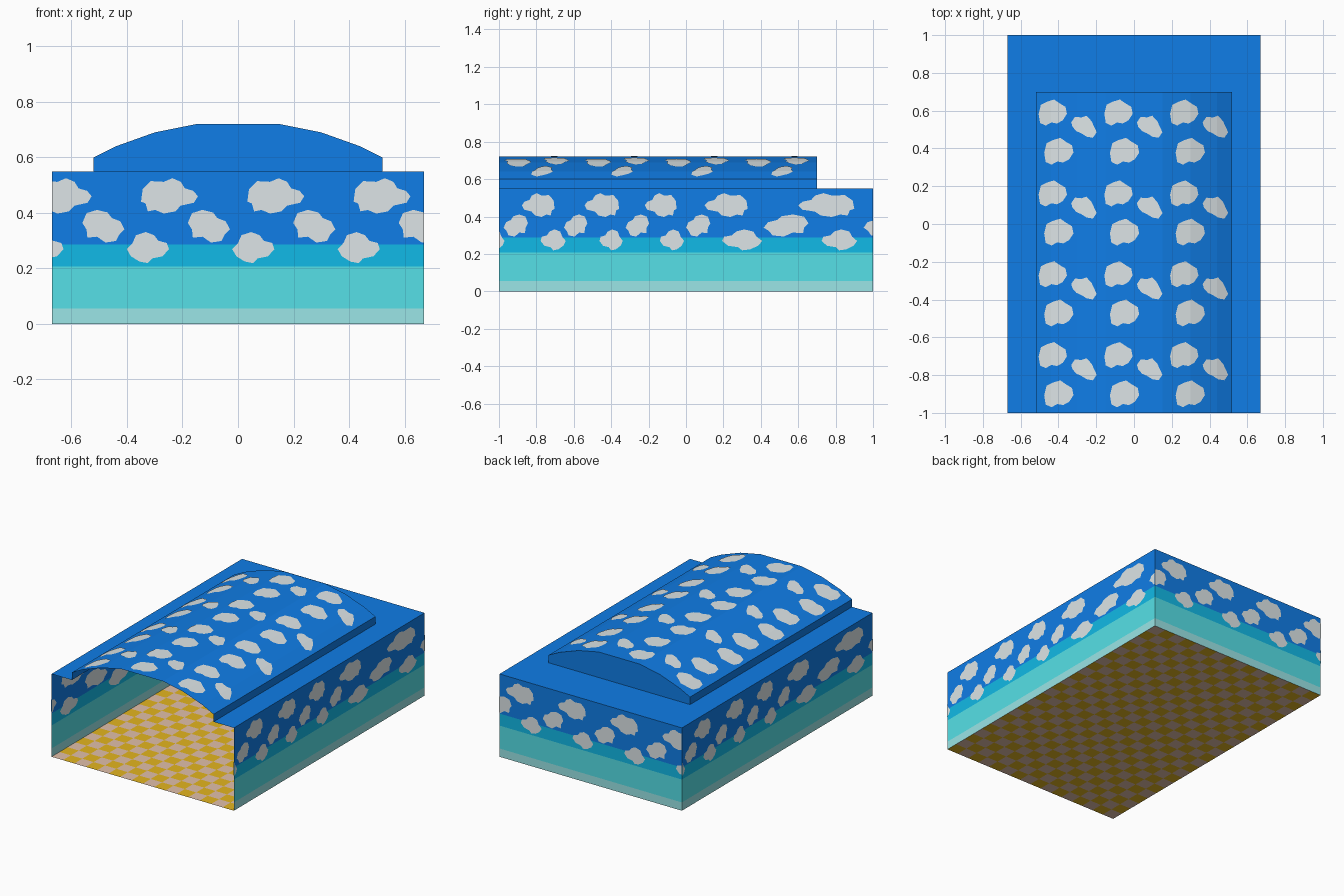
import bpy, bmesh
from mathutils import Vector

if "Cube" in bpy.data.objects:
    bpy.data.objects.remove(bpy.data.objects["Cube"])

W, L, H = 0.67, 1.0, 0.55          # half width, half length, wall height
VAULT_END = 0.70                   # vault runs from the open front to here
ARCH = [(-0.52, 0.60), (-0.44, 0.64), (-0.30, 0.69), (-0.15, 0.72),
        (0.15, 0.72), (0.30, 0.69), (0.44, 0.64), (0.52, 0.60)]
BANDS = [0, 0.055, 0.207, 0.287, H]


def material(name, rgb):
    def lin(c):
        c /= 255
        return c / 12.92 if c <= 0.04045 else ((c + 0.055) / 1.055) ** 2.4
    m = bpy.data.materials.new(name)
    m.diffuse_color = (*[lin(c) for c in rgb], 1)
    m.use_nodes = True
    m.node_tree.nodes["Principled BSDF"].inputs["Base Color"].default_value = m.diffuse_color
    return m


SKY = material("sky_blue", (16, 128, 236))
TEAL = material("sea_teal", (18, 190, 236))
AQUA = material("light_aqua", (87, 228, 235))
MIST = material("pale_mist", (157, 234, 235))
CLOUD = material("cloud_white", (224, 232, 234))
SAND = material("floor_sand", (226, 192, 170))
GOLD = material("floor_gold", (228, 182, 32))


def finish(bm, name, mats):
    me = bpy.data.meshes.new(name)
    bm.to_mesh(me)
    bm.free()
    for m in mats:
        me.materials.append(m)
    ob = bpy.data.objects.new(name, me)
    bpy.context.collection.objects.link(ob)
    return ob


def grid(name, us, vs, place, mats, rule=lambda i, j: 0):
    """Sheet over the u and v stations; rule picks the colour of each cell."""
    bm = bmesh.new()
    rows = [[bm.verts.new(place(u, v)) for v in vs] for u in us]
    for i in range(len(us) - 1):
        for j in range(len(vs) - 1):
            f = bm.faces.new((rows[i][j], rows[i + 1][j],
                              rows[i + 1][j + 1], rows[i][j + 1]))
            f.material_index = rule(i, j)
    return finish(bm, name, mats)


# cloud outlines in a unit square
BIG = [(-.5, -.15), (-.47, .2), (-.33, .42), (-.1, .4), (.05, .5), (.2, .4),
       (.27, .22), (.42, .15), (.5, 0), (.43, -.18), (.2, -.26), (.1, -.42),
       (-.1, -.48), (-.25, -.38), (-.38, -.42), (-.42, -.2)]
MID = [(-.5, .1), (-.4, .4), (-.15, .5), (.1, .42), (.2, .25), (.4, .15),
       (.5, -.1), (.38, -.25), (.3, -.45), (.05, -.5), (-.15, -.32),
       (-.38, -.35), (-.4, -.1)]
SMALL = [(-.5, -.05), (-.36, .15), (-.28, .4), (-.05, .5), (.15, .4),
         (.25, .22), (.45, .15), (.5, -.05), (.35, -.28), (.1, -.35),
         (0, -.5), (-.2, -.45), (-.4, -.28)]


def clouds(name, items, place, limit, cuts=()):
    """Thin cloud plates on both sides of a sheet, clipped at +-limit in u."""
    bm = bmesh.new()
    for shape, cu, cv, w, h in items:
        bm.faces.new([bm.verts.new((cu + w * a, cv + h * b, 0)) for a, b in shape])

    def cut(u, sign, clear):
        bmesh.ops.bisect_plane(bm, geom=bm.verts[:] + bm.edges[:] + bm.faces[:],
                               plane_co=(u, 0, 0), plane_no=(sign, 0, 0),
                               clear_outer=clear)
    cut(limit, 1, True)
    cut(-limit, -1, True)
    for u in cuts:
        cut(u, 1, False)
    bmesh.ops.triangulate(bm, faces=bm.faces[:])
    copy = bmesh.ops.duplicate(bm, geom=bm.verts[:] + bm.edges[:] + bm.faces[:])["geom"]
    back = {g for g in copy if isinstance(g, bmesh.types.BMVert)}
    flip = [g for g in copy if isinstance(g, bmesh.types.BMFace)]
    for v in bm.verts:
        v.co = Vector(place(v.co.x, v.co.y, -0.003 if v in back else 0.003))
    bmesh.ops.reverse_faces(bm, faces=flip)
    finish(bm, name, [CLOUD])


# walls with colour bands
WALLS = {
    "back_wall": (W, lambda u, v, d=0: (u, L + d, v)),
    "right_wall": (L, lambda u, v, d=0: (W + d, -u, v)),
    "left_wall": (L, lambda u, v, d=0: (-W + d, u, v)),
}
for name, (half, place) in WALLS.items():
    grid(name, [-half, half], BANDS, place, [MIST, AQUA, TEAL, SKY], lambda i, j: j)

# wall clouds: three rows, (centre, width) along each wall
ROWS = [(BIG, 0.46, 0.13), (MID, 0.352, 0.118), (SMALL, 0.275, 0.112)]
BACK = [[(-0.63 + 0.383 * k, 0.205) for k in range(4)],
        [(-0.485 + 0.38 * k, 0.152) for k in range(4)],
        [(-0.705 + 0.38 * k, 0.152) for k in range(4)]]
SIDE = [[(.79, .175), (.45, .185), (.135, .17), (-.215, .23), (-.75, .30)],
        [(.91, .13), (.59, .125), (.26, .125), (-.065, .13), (-.535, .24), (-1.05, .20)],
        [(1.03, .12), (.71, .135), (.40, .125), (.075, .13), (-.30, .215), (-.82, .19)]]
for name, (half, place) in WALLS.items():
    spots = BACK if name == "back_wall" else SIDE
    items = [(shape, c, z, w, h)
             for (shape, z, h), row in zip(ROWS, spots) for c, w in row]
    clouds(name + "_clouds", items, place, half)

# chequered floor
NX, NY = 16, 24
grid("floor", [-W + 2 * W * i / NX for i in range(NX + 1)],
     [-L + 2 * L * j / NY for j in range(NY + 1)],
     lambda u, v: (u, v, 0), [SAND, GOLD], lambda i, j: (i + j) % 2)

# flat ceiling border around the vault opening
A = ARCH[-1][0]
for name, xs, ys in [("ceiling_left", [-W, -A], [-L, VAULT_END]),
                     ("ceiling_right", [A, W], [-L, VAULT_END]),
                     ("ceiling_back", [-W, W], [VAULT_END, L])]:
    grid(name, xs, ys, lambda u, v: (u, v, H), [SKY])

# vaulted ceiling, with short upright sides
profile = [(-A, H)] + ARCH + [(A, H)]
grid("vault", profile, [-L, VAULT_END], lambda p, y: (p[0], y, p[1]), [SKY])

# vault end panel
bm = bmesh.new()
bm.faces.new([bm.verts.new((x, VAULT_END, z)) for x, z in profile])
finish(bm, "vault_end", [SKY])


def arch_height(x):
    for (x0, z0), (x1, z1) in zip(ARCH, ARCH[1:]):
        if x <= x1:
            return z0 + (z1 - z0) * (x - x0) / (x1 - x0)
    return ARCH[-1][1]


# clouds repeated over the vault
ROUND_A = [(-.5, -.05), (-.42, .3), (-.2, .42), (.05, .5), (.25, .35), (.45, .22),
           (.5, -.05), (.35, -.3), (.15, -.42), (-.05, -.38), (-.25, -.5), (-.45, -.4)]
ROUND_B = [(-.5, .2), (-.35, .45), (-.1, .42), (.1, .5), (.3, .25), (.4, 0),
           (.5, -.25), (.35, -.5), (.1, -.45), (-.1, -.3), (-.3, -.2), (-.45, 0)]
items = []
for i in range(3):
    for j in range(4):
        dx, dy = 0.348 * i, -0.428 * j
        items += [(ROUND_A, -0.43 + dx, 0.59 + dy, 0.15, 0.138),
                  (ROUND_B, -0.265 + dx, 0.515 + dy, 0.135, 0.117),
                  (ROUND_A, -0.398 + dx, 0.385 + dy, 0.155, 0.142)]
clouds("vault_clouds", items, lambda u, v, d: (u, v, arch_height(u) + d),
       A, [x for x, z in ARCH[1:-1]])
